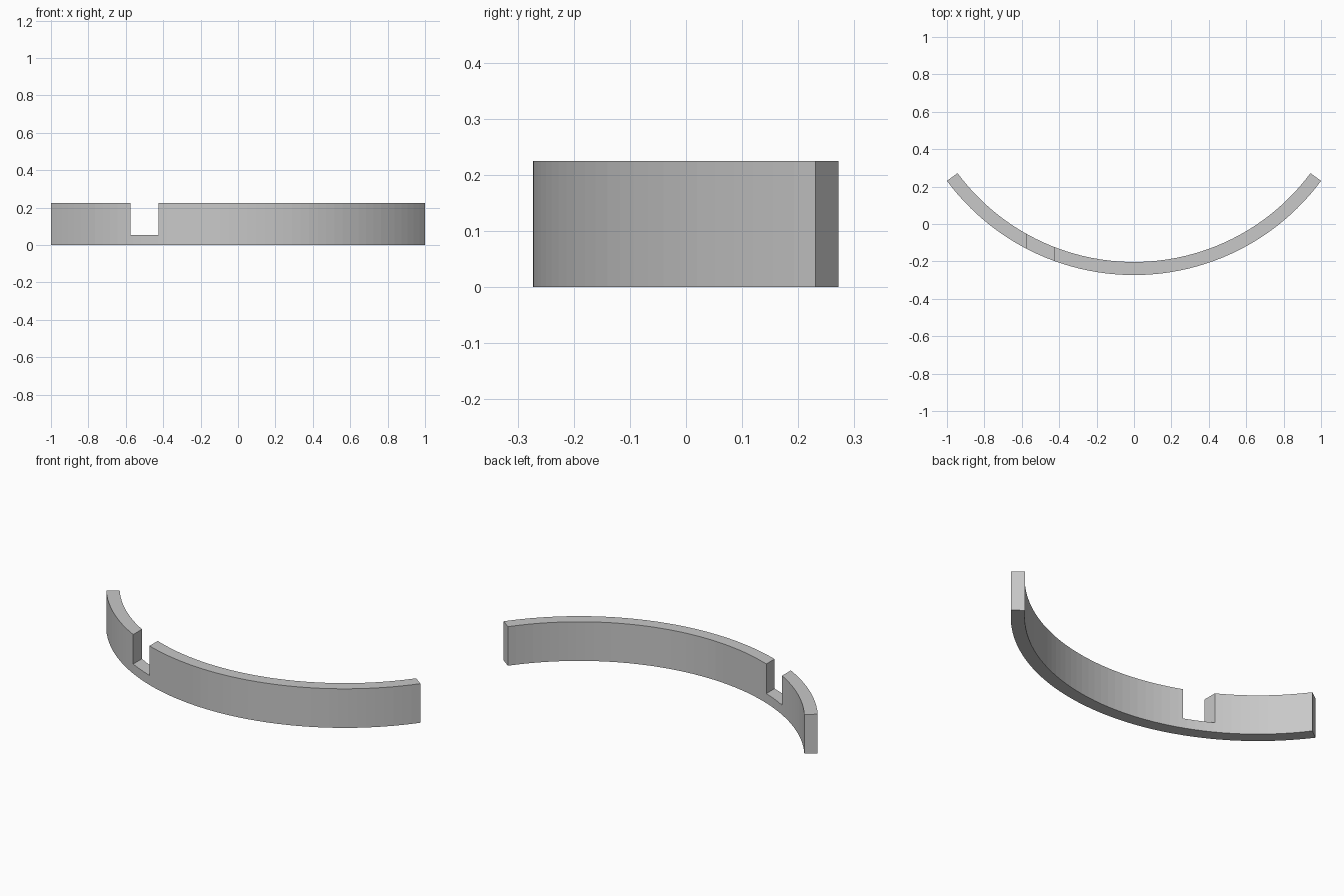
import bpy, bmesh
from math import sin, cos, asin

cube = bpy.data.objects.get("Cube")
if cube:
    bpy.data.objects.remove(cube, do_unlink=True)

HEIGHT = 0.225
OUTER, INNER = 1.245, 1.175
CENTRE_Y = OUTER - 0.273
HALF_ANGLE = asin(1 / OUTER)
SEGMENTS = 48

grey = bpy.data.materials.new("plain grey")
grey.use_nodes = True
colour = (0.58, 0.58, 0.58, 1)
grey.diffuse_color = colour
grey.node_tree.nodes["Principled BSDF"].inputs["Base Color"].default_value = colour


def add_object(name, bm):
    bmesh.ops.recalc_face_normals(bm, faces=bm.faces)
    mesh = bpy.data.meshes.new(name)
    bm.to_mesh(mesh)
    bm.free()
    mesh.materials.append(grey)
    obj = bpy.data.objects.new(name, mesh)
    bpy.context.scene.collection.objects.link(obj)
    return obj


# Curved band: sweep a rectangular section along the arc
bm = bmesh.new()
rings = []
for i in range(SEGMENTS + 1):
    a = HALF_ANGLE * (2 * i / SEGMENTS - 1)
    section = [(OUTER, 0), (INNER, 0), (INNER, HEIGHT), (OUTER, HEIGHT)]
    rings.append([bm.verts.new((r * sin(a), CENTRE_Y - r * cos(a), z)) for r, z in section])
for p, q in zip(rings, rings[1:]):
    for k in range(4):
        n = (k + 1) % 4
        bm.faces.new((p[k], p[n], q[n], q[k]))
bm.faces.new(rings[0])
bm.faces.new(rings[-1])
band = add_object("curved_band", bm)

# Square notch in the top edge, open from front to back
bm = bmesh.new()
bmesh.ops.create_cube(bm, size=1)
bmesh.ops.scale(bm, vec=(0.15, 0.5, 0.3), verts=bm.verts)
bmesh.ops.translate(bm, vec=(-0.5, -0.1, 0.055 + 0.15), verts=bm.verts)
cutter = add_object("notch_cutter", bm)
cutter.hide_render = True
cutter.hide_viewport = True
cutter.display_type = 'WIRE'

notch = band.modifiers.new("notch", 'BOOLEAN')
notch.operation = 'DIFFERENCE'
notch.solver = 'EXACT'
notch.object = cutter
